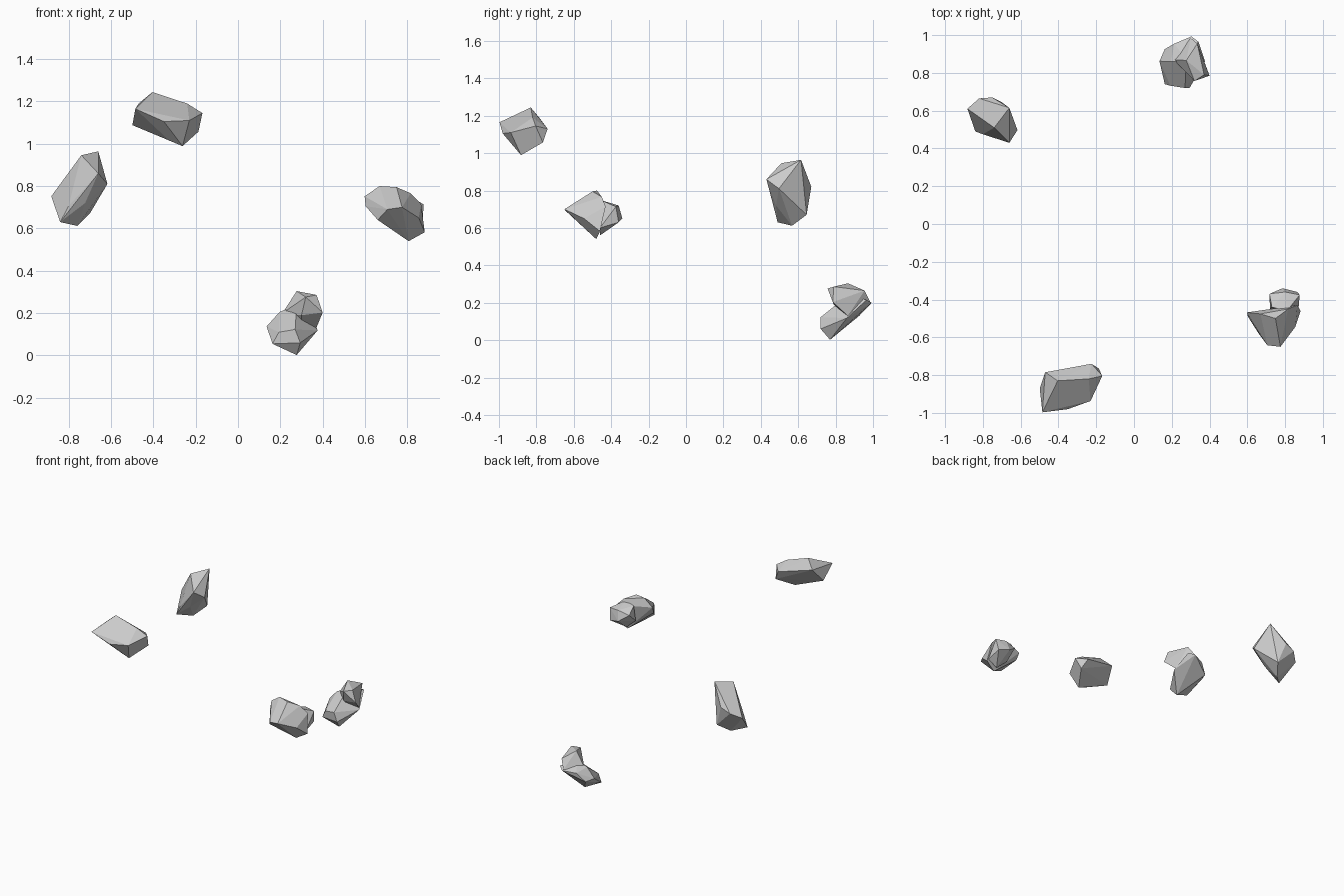
import bpy, bmesh


def hull(name, corners):
    """Faceted stone: convex hull round a few corner points."""
    bm = bmesh.new()
    for c in corners:
        bm.verts.new(c)
    res = bmesh.ops.convex_hull(bm, input=bm.verts[:])
    junk = {g for g in res["geom_interior"] + res["geom_unused"]
            if isinstance(g, bmesh.types.BMVert)}
    bmesh.ops.delete(bm, geom=list(junk), context='VERTS')
    bmesh.ops.dissolve_limit(bm, angle_limit=0.1, verts=bm.verts[:], edges=bm.edges[:])
    bmesh.ops.recalc_face_normals(bm, faces=bm.faces[:])
    me = bpy.data.meshes.new(name)
    bm.to_mesh(me)
    bm.free()
    ob = bpy.data.objects.new(name, me)
    bpy.context.collection.objects.link(ob)
    return ob


def rock(name, body, knob=None):
    """A stone, with an optional knob merged on to leave a notch."""
    ob = hull(name, body)
    if knob:
        extra = hull(name + "_knob", knob)
        mod = ob.modifiers.new("merge", 'BOOLEAN')
        mod.operation = 'UNION'
        mod.solver = 'EXACT'
        mod.object = extra
        bpy.context.view_layer.objects.active = ob
        bpy.ops.object.modifier_apply(modifier=mod.name)
        bpy.data.objects.remove(extra)
    return ob


# back left rock, upright
rock("rock_back_left", [
    (-.66, .615, .964), (-.74, .51, .946), (-.66, .43, .86), (-.617, .497, .81),
    (-.75, .67, .82), (-.82, .665, .79), (-.882, .61, .752), (-.84, .49, .63),
    (-.759, .567, .612), (-.70, .645, .67), (-.80, .475, .706), (-.722, .481, .72)])

# highest rock, lying lengthwise
rock("rock_front_left", [
    (-.404, -.83, 1.244), (-.485, -.997, 1.165), (-.35, -.98, 1.105), (-.499, -.87, 1.088),
    (-.47, -.785, 1.19), (-.262, -.882, .989), (-.187, -.765, 1.057), (-.168, -.804, 1.145),
    (-.225, -.74, 1.13), (-.23, -.937, 1.11), (-.24, -.82, 1.19), (-.33, -.89, 1.02)])

# right rock with a point to the left and a knob behind
rock("rock_right", [
    (.598, -.468, .752), (.669, -.476, .80), (.603, -.49, .705), (.706, -.642, .69),
    (.775, -.65, .70), (.806, -.48, .54), (.882, -.46, .582), (.854, -.545, .65),
    (.749, -.5, .795), (.816, -.45, .766), (.66, -.58, .64), (.865, -.43, .715)],
    [(.717, -.37, .70), (.786, -.34, .65), (.865, -.36, .63), (.877, -.375, .714),
     (.80, -.36, .72), (.73, -.44, .74), (.81, -.46, .75), (.80, -.46, .56),
     (.72, -.45, .63), (.87, -.46, .60)])

# lowest rock with an overhanging lip
rock("rock_back", [
    (.277, .866, .24), (.304, .993, .20), (.341, .965, .215), (.376, .86, .118),
    (.277, .77, .002), (.163, .74, .055), (.135, .862, .137), (.163, .926, .13),
    (.294, .72, .06), (.27, .72, .123), (.193, .732, .11), (.196, .86, .205),
    (.214, .955, .19)],
    [(.277, .866, .304), (.371, .79, .286), (.40, .785, .203), (.32, .757, .276),
     (.30, .985, .205), (.335, .955, .265), (.30, .79, .19), (.37, .865, .13),
     (.21, .87, .20), (.30, .87, .12)])
